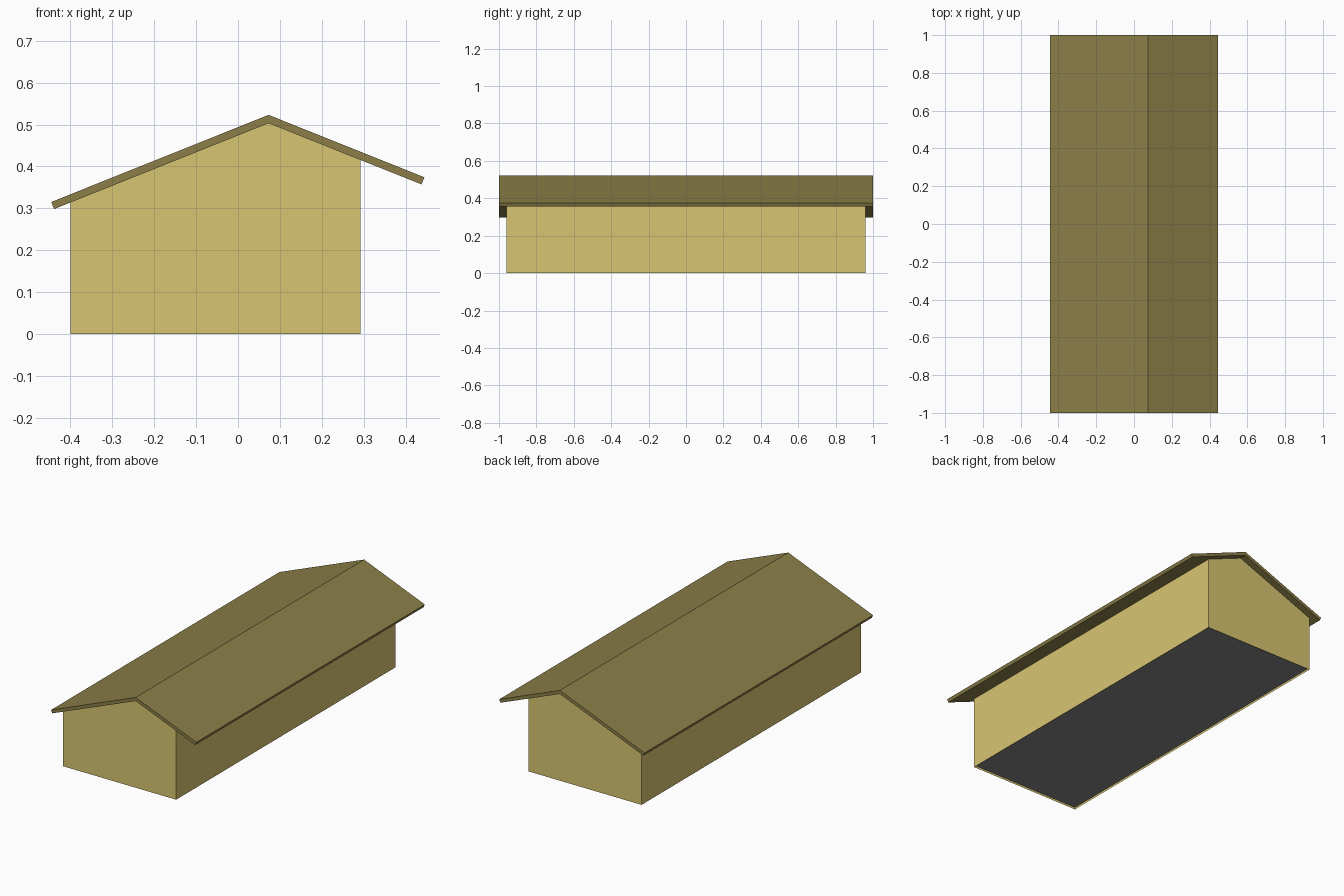
import bpy
import bmesh

if "Cube" in bpy.data.objects:
    bpy.data.objects.remove(bpy.data.objects["Cube"])


def material(name, color):
    mat = bpy.data.materials.new(name)
    mat.diffuse_color = (*color, 1)
    mat.use_nodes = True
    mat.node_tree.nodes["Principled BSDF"].inputs["Base Color"].default_value = mat.diffuse_color
    return mat


def extrude_profile(name, profile, half_length, mat, open_edges=()):
    """Extrude an x-z outline along y, leaving out the sides in open_edges."""
    bm = bmesh.new()
    front = [bm.verts.new((x, -half_length, z)) for x, z in profile]
    back = [bm.verts.new((x, half_length, z)) for x, z in profile]
    bm.faces.new(front)
    bm.faces.new(back[::-1])
    n = len(profile)
    for i in range(n):
        if i not in open_edges:
            j = (i + 1) % n
            bm.faces.new((front[j], front[i], back[i], back[j]))
    mesh = bpy.data.meshes.new(name)
    bm.to_mesh(mesh)
    bm.free()
    mesh.materials.append(mat)
    obj = bpy.data.objects.new(name, mesh)
    bpy.context.collection.objects.link(obj)
    return obj


yellow = material("wall_yellow", (0.69, 0.56, 0.168))
olive = material("roof_olive", (0.258, 0.212, 0.064))
grey = material("floor_grey", (0.24, 0.24, 0.24))

ridge_x, ridge_z, slope = 0.073, 0.503, 0.4
left, right = -0.40, 0.293


def under_roof(x):
    return ridge_z - slope * abs(x - ridge_x)


# Walls: gabled shell, open at the bottom and under the roof
extrude_profile("walls", [
    (left, 0), (right, 0), (right, under_roof(right)),
    (ridge_x, ridge_z), (left, under_roof(left))],
    0.96, yellow, open_edges=(0, 2, 3))

# Roof: two slabs joined at the off-centre ridge, with square-cut eaves
extrude_profile("roof", [
    (-0.439, under_roof(-0.439)), (ridge_x, ridge_z),
    (0.438, under_roof(0.438)), (0.445, 0.374),
    (ridge_x, 0.523), (-0.446, 0.315)],
    1.0, olive)

# Floor: set just above the lower edge of the walls
bpy.ops.mesh.primitive_plane_add(size=1, location=((left + right) / 2, 0, 0.012))
floor = bpy.context.object
floor.name = "floor"
floor.scale = (right - left, 1.92, 1)
floor.data.materials.append(grey)
